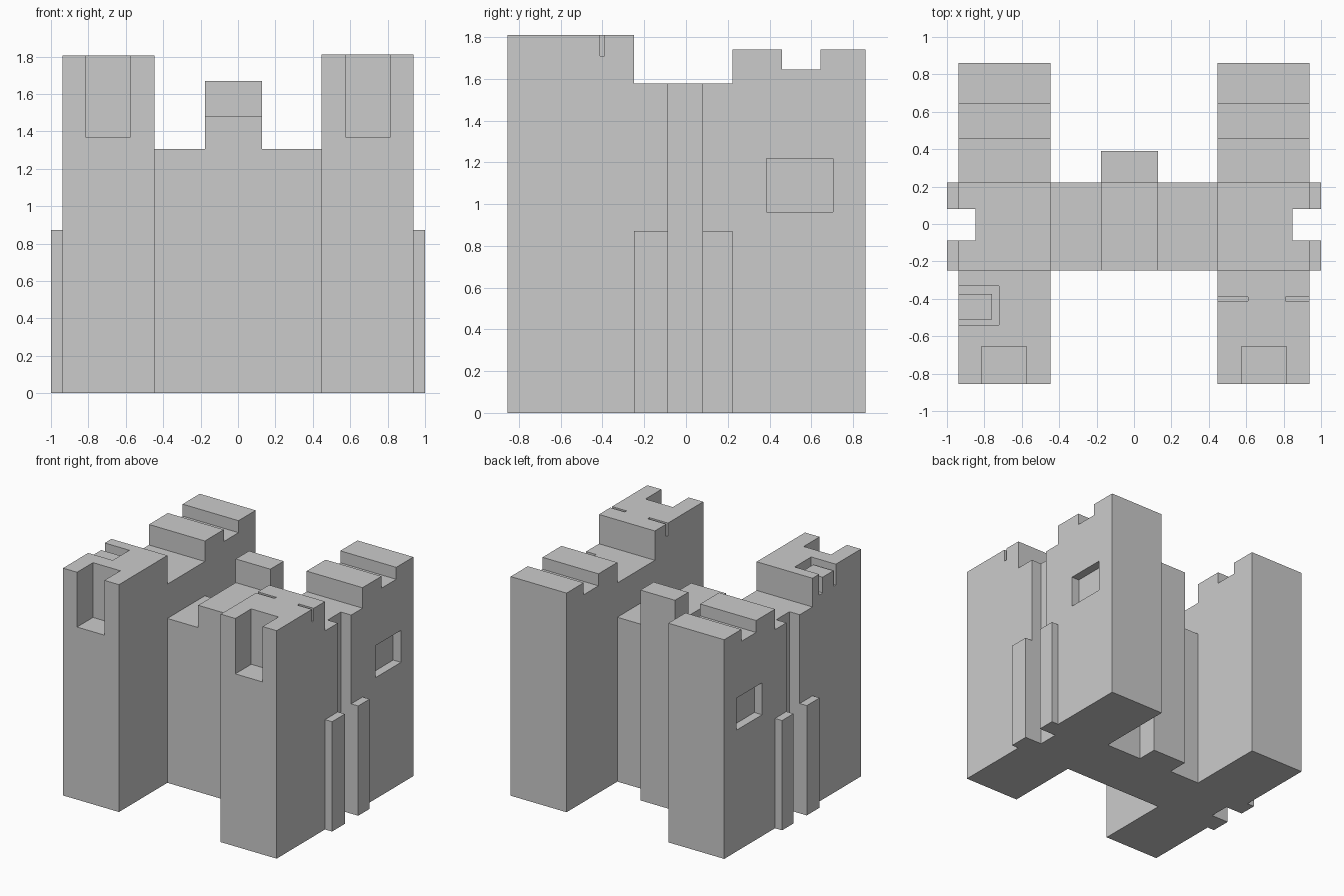
import bpy, bmesh

if "Cube" in bpy.data.objects:
    bpy.data.objects.remove(bpy.data.objects["Cube"])


def mesh_object(name, bm):
    bmesh.ops.recalc_face_normals(bm, faces=bm.faces[:])
    me = bpy.data.meshes.new(name)
    bm.to_mesh(me)
    bm.free()
    ob = bpy.data.objects.new(name, me)
    bpy.context.collection.objects.link(ob)
    return ob


def prism(name, profile, x0, x1):
    """Side profile of (y, z) points, extruded from x0 to x1."""
    bm = bmesh.new()
    face = bm.faces.new([bm.verts.new((x0, y, z)) for y, z in profile])
    ext = bmesh.ops.extrude_face_region(bm, geom=[face])["geom"]
    moved = [v for v in ext if isinstance(v, bmesh.types.BMVert)]
    bmesh.ops.translate(bm, vec=(x1 - x0, 0, 0), verts=moved)
    return mesh_object(name, bm)


def box(name, x, y, z):
    x0, x1 = sorted(x)
    return prism(name, [(y[0], z[0]), (y[1], z[0]), (y[1], z[1]), (y[0], z[1])], x0, x1)


def cut(ob, x, y, z):
    tool = box("cutter", x, y, z)
    tool.hide_render = True
    mod = ob.modifiers.new("cut", "BOOLEAN")
    mod.operation, mod.solver, mod.object = "DIFFERENCE", "EXACT", tool
    bpy.context.view_layer.objects.active = ob
    bpy.ops.object.modifier_apply(modifier=mod.name)
    bpy.data.objects.remove(tool, do_unlink=True)


Y0, Y1 = -0.855, 0.86       # front and back of the towers
W0, W1 = -0.248, 0.223      # front and back of the cross wall
CH = (-0.087, 0.08)         # vertical channel in the outer sides
IN, OUT = 0.447, 0.938      # inner and outer tower sides

for side, s, top in (("left", -1, 1.805), ("right", 1, 1.81)):
    # long tower with saddle and rear crenel
    tower = prism(side + "_tower",
                  [(Y0, 0), (Y1, 0), (Y1, 1.74), (0.645, 1.74), (0.645, 1.645),
                   (0.46, 1.645), (0.46, 1.74), (W1, 1.74), (W1, 1.577),
                   (W0, 1.577), (W0, top), (Y0, top)], *sorted((s * IN, s * OUT)))
    # side channel, side window and front opening
    cut(tower, (s * 0.848, s * 1.1), CH, (-0.1, 2))
    cut(tower, (s * 0.87, s * 1.1), (0.385, 0.705), (0.963, 1.217))
    cut(tower, (s * 0.575, s * 0.815), (-1, -0.655), (1.37, 2))
    # half-height pilasters beside the channel
    for part, y in (("front", (W0, CH[0])), ("back", (CH[1], W1))):
        box(f"{side}_{part}_pilaster", (s * OUT, s * 1.0), y, (0, 0.872))

    if s > 0:
        # two thin slits in the parapet
        cut(tower, (0.3, 0.61), (-0.412, -0.39), (1.71, 2))
        cut(tower, (0.81, 1.1), (-0.412, -0.39), (1.71, 2))
    else:
        # corner pocket with a merlon standing in it
        cut(tower, (-1.1, -0.722), (-0.54, -0.332), (1.64, 2))
        box("pocket_merlon", (-OUT, -0.76), (-0.51, -0.375), (1.64, 1.765))

# cross wall between the towers
box("left_cross_wall", (-IN, -0.176), (W0, W1), (0, 1.305))
box("right_cross_wall", (0.128, IN), (W0, W1), (0, 1.305))

# stepped centre block, taller at the back
prism("centre_block", [(W0, 0), (0.39, 0), (0.39, 1.67), (W1, 1.67),
                       (W1, 1.482), (W0, 1.482)], -0.176, 0.128)
